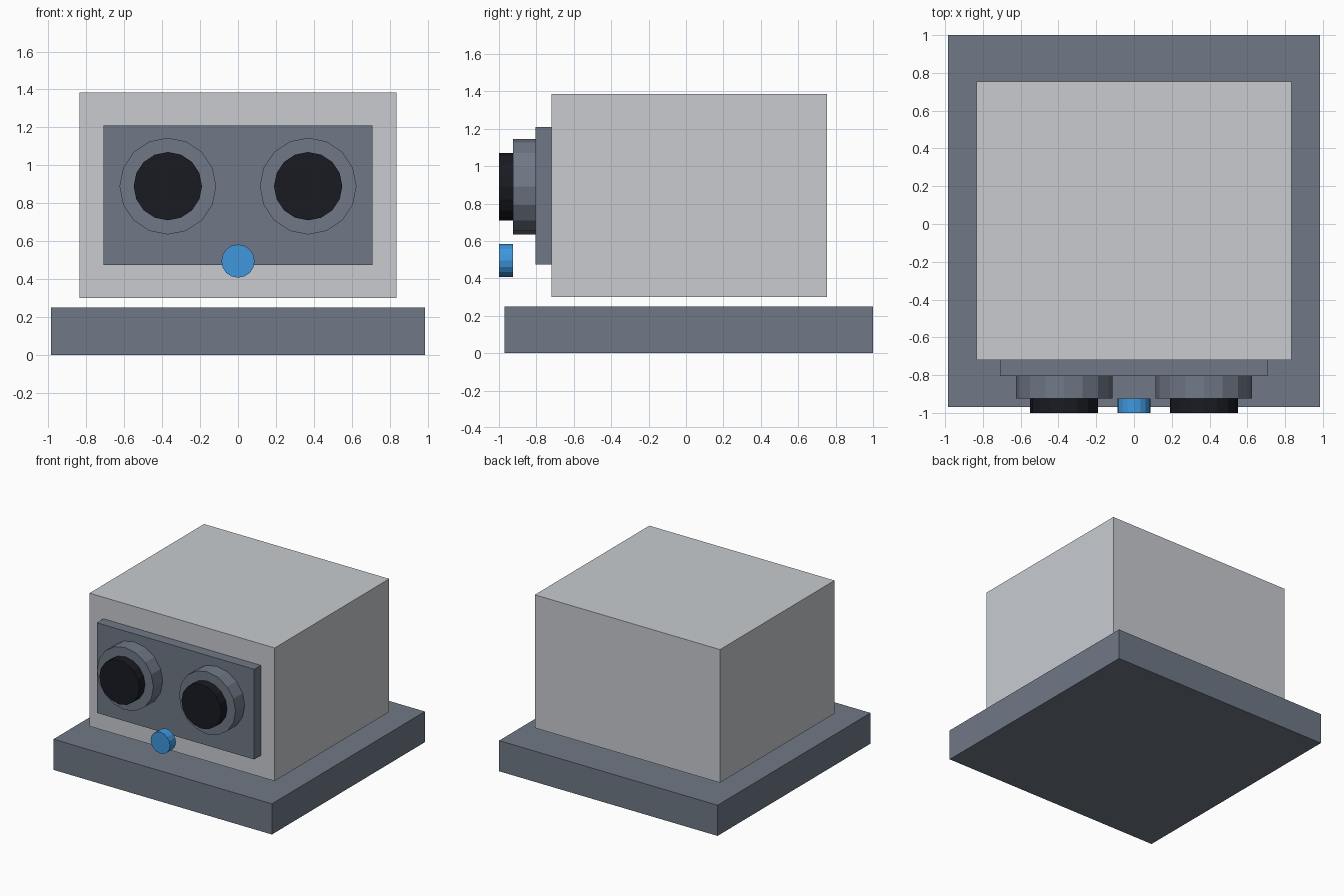
import bpy
import math

if "Cube" in bpy.data.objects:
    bpy.data.objects.remove(bpy.data.objects["Cube"])


def material(name, rgb):
    mat = bpy.data.materials.new(name)
    mat.diffuse_color = (*rgb, 1.0)
    mat.use_nodes = True
    mat.node_tree.nodes["Principled BSDF"].inputs["Base Color"].default_value = mat.diffuse_color
    return mat


SLATE = material("slate", (0.16, 0.19, 0.24))
PALE = material("pale_grey", (0.58, 0.60, 0.63))
BLACK = material("black", (0.01, 0.011, 0.016))
BLUE = material("blue", (0.05, 0.31, 0.73))


def box(name, lo, hi, mat):
    """Box between two opposite corners."""
    centre = [(a + b) / 2 for a, b in zip(lo, hi)]
    bpy.ops.mesh.primitive_cube_add(size=1, location=centre)
    obj = bpy.context.object
    obj.name = name
    obj.scale = [b - a for a, b in zip(lo, hi)]
    bpy.ops.object.transform_apply(location=False, rotation=False, scale=True)
    obj.data.materials.append(mat)


def disc(name, x, z, radius, y_front, y_back, mat):
    """Flat-shaded 16-sided cylinder pointing to the front."""
    bpy.ops.mesh.primitive_cylinder_add(
        vertices=16, radius=radius, depth=y_back - y_front,
        location=(x, (y_front + y_back) / 2, z),
        rotation=(math.pi / 2, 0, 0))
    obj = bpy.context.object
    obj.name = name
    obj.data.materials.append(mat)


# Base slab, with the housing hovering slightly above it
box("base", (-0.985, -0.97, 0.0), (0.985, 1.0, 0.25), SLATE)
box("housing", (-0.835, -0.72, 0.30), (0.835, 0.755, 1.385), PALE)

# Front panel
box("front_panel", (-0.71, -0.805, 0.475), (0.71, -0.72, 1.21), SLATE)

# Pair of lenses in their collars
for side, x in (("left", -0.37), ("right", 0.37)):
    disc(side + "_lens_collar", x, 0.89, 0.255, -0.925, -0.805, SLATE)
    disc(side + "_lens", x, 0.89, 0.18, -1.0, -0.925, BLACK)

# Indicator light, standing clear of the panel
disc("indicator_light", 0, 0.495, 0.0875, -1.0, -0.925, BLUE)
